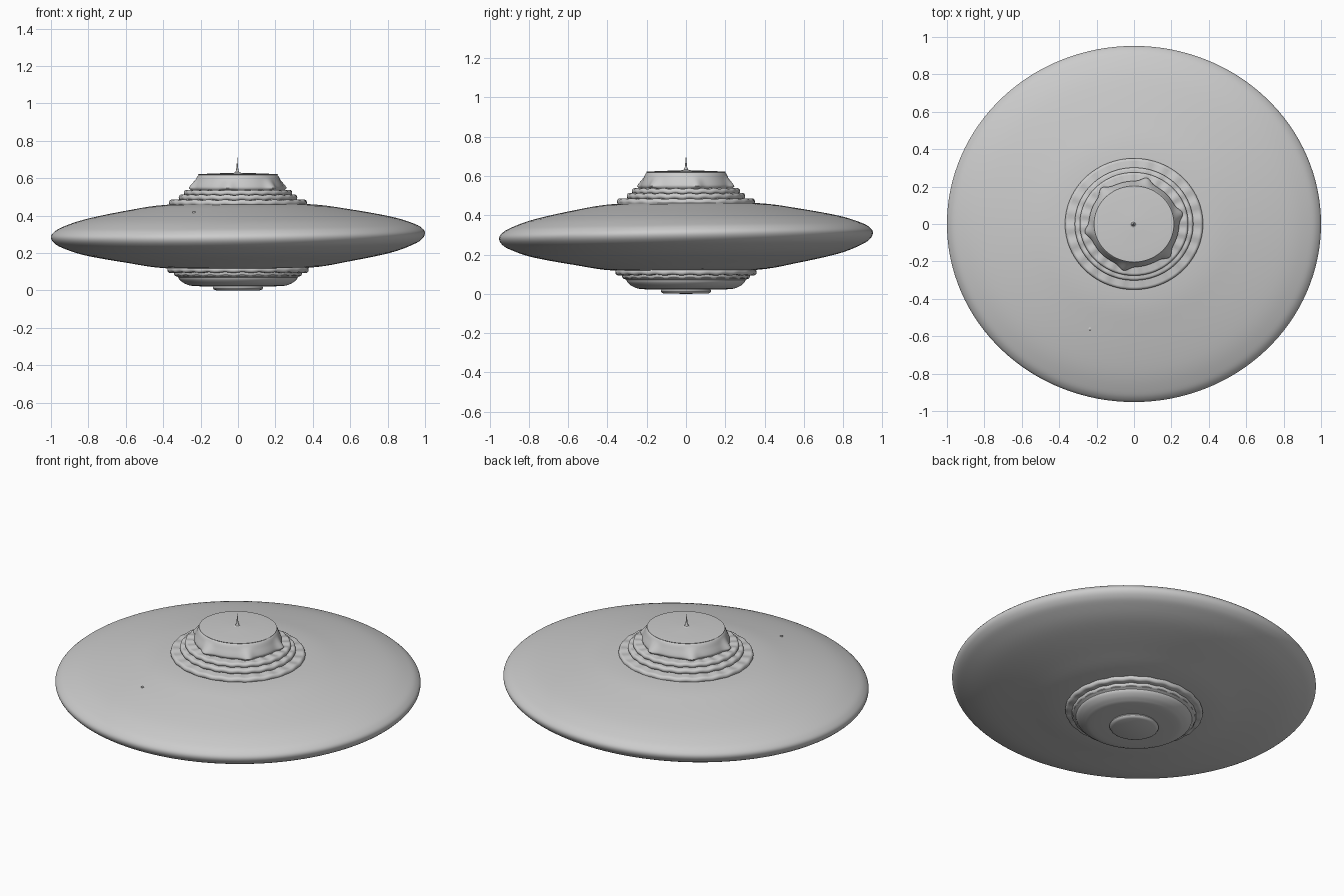
import bpy, bmesh, math

if "Cube" in bpy.data.objects:
    bpy.data.objects.remove(bpy.data.objects["Cube"])

SQUASH = 0.952  # the whole craft is slightly narrower front to back

grey = bpy.data.materials.new("hull_grey")
grey.use_nodes = True
grey.diffuse_color = (0.6, 0.6, 0.6, 1)
grey.node_tree.nodes["Principled BSDF"].inputs["Base Color"].default_value = (0.6, 0.6, 0.6, 1)


def smooth_profile(points, steps=5):
    """Catmull-Rom curve through the profile points."""
    pts = [points[0]] + points + [points[-1]]
    out = []
    for a, b, c, d in zip(pts, pts[1:], pts[2:], pts[3:]):
        for i in range(steps):
            t = i / steps
            out.append(tuple(q + t / 2 * (r - p + t * (2 * p - 5 * q + 4 * r - s + t * (3 * (q - r) + s - p)))
                             for p, q, r, s in zip(a, b, c, d)))
    return out + [points[-1]]


def lathe(name, profile, segments=128, warp=None, angle=40):
    """Spin a (radius, height) profile; warp may alter radius and height by angle."""
    bm = bmesh.new()
    rings = []
    for r, z in profile:
        ring = []
        for i in range(segments):
            a = math.tau * i / segments
            rr, zz = warp(r, z, a) if warp else (r, z)
            ring.append(bm.verts.new((rr * math.cos(a), rr * math.sin(a) * SQUASH, zz)))
        rings.append(ring)
    for lo, hi in zip(rings, rings[1:]):
        for i in range(segments):
            j = (i + 1) % segments
            bm.faces.new((lo[i], lo[j], hi[j], hi[i]))
    bmesh.ops.remove_doubles(bm, verts=bm.verts, dist=0.00001)
    bmesh.ops.recalc_face_normals(bm, faces=bm.faces)
    mesh = bpy.data.meshes.new(name)
    bm.to_mesh(mesh)
    bm.free()
    mesh.materials.append(grey)
    obj = bpy.data.objects.new(name, mesh)
    bpy.context.collection.objects.link(obj)
    bpy.ops.object.select_all(action="DESELECT")
    obj.select_set(True)
    bpy.context.view_layer.objects.active = obj
    bpy.ops.object.shade_smooth_by_angle(angle=math.radians(angle))
    return obj


# Saucer hull, with its rim tipped a little
def tip_rim(r, z, a):
    return r, z + r * r * (0.011 * math.cos(a) + 0.015 * math.sin(a))


hull = [(0, 0.11), (0.38, 0.12), (0.6, 0.153), (0.82, 0.196), (0.94, 0.238), (0.985, 0.266),
        (1, 0.296), (0.985, 0.322), (0.94, 0.348), (0.82, 0.387), (0.6, 0.43), (0.38, 0.46), (0, 0.47)]
lathe("saucer_hull", smooth_profile(hull), warp=tip_rim, angle=60)


# Stepped collar rings with gently rippled edges
def ripple(r, z, a):
    return r, z + 0.0025 * math.sin(24 * a)


def ring(name, radius, low, high):
    bulge = (high - low) / 2
    edge = [(radius - bulge + bulge * math.cos(t), low + bulge + bulge * math.sin(t))
            for t in [math.pi * (k / 8 - 0.5) for k in range(9)]]
    lathe(name, [(0, low)] + edge + [(0, high)], warp=ripple)


for name, radius, low, high in [
        ("upper_collar_wide", 0.369, 0.452, 0.484),
        ("upper_collar_middle", 0.317, 0.482, 0.511),
        ("upper_collar_narrow", 0.29, 0.508, 0.536),
        ("lower_collar_wide", 0.378, 0.096, 0.126),
        ("lower_collar_narrow", 0.342, 0.078, 0.104)]:
    ring(name, radius, low, high)

# Belly dome and landing pad
lathe("belly_dome", smooth_profile([(0, 0.021), (0.22, 0.023), (0.275, 0.033), (0.307, 0.052),
                                    (0.319, 0.07), (0.312, 0.085), (0, 0.09)], 4))
lathe("landing_pad", [(0, 0), (0.118, 0.001), (0.13, 0.006), (0.135, 0.014), (0.13, 0.024), (0, 0.03)])


# Cabin with six rounded lobes around its lower edge
LOBES = [math.radians(d) for d in (13, 75, 131, 190, 258, 316)]


def cabin_lobes(r, z, a):
    near = min(abs((a - b + math.pi) % math.tau - math.pi) for b in LOBES)
    bump = math.exp(-(near / 0.13) ** 2)
    height = max(0, 1 - abs(z - 0.548) / 0.055)
    inner = min(1, r / 0.2)
    return r + 0.026 * bump * height * inner, z


cabin = [(0, 0.526), (0.215, 0.53), (0.233, 0.536), (0.241, 0.548), (0.238, 0.562), (0.228, 0.585),
         (0.219, 0.607), (0.21, 0.618), (0.195, 0.623), (0, 0.63)]
lathe("cabin", smooth_profile(cabin, 3), 192, cabin_lobes, 50)

# Antenna spike
lathe("antenna", [(0.024, 0.627), (0.011, 0.633), (0.006, 0.645), (0.004, 0.665), (0, 0.71)], 16).location.x = -0.004

# Tiny nub on the hull
nub = lathe("hull_nub", [(0.01, -0.01), (0.008, 0.002), (0, 0.006)], 12)
nub.location = (-0.235, -0.56, 0.419)
